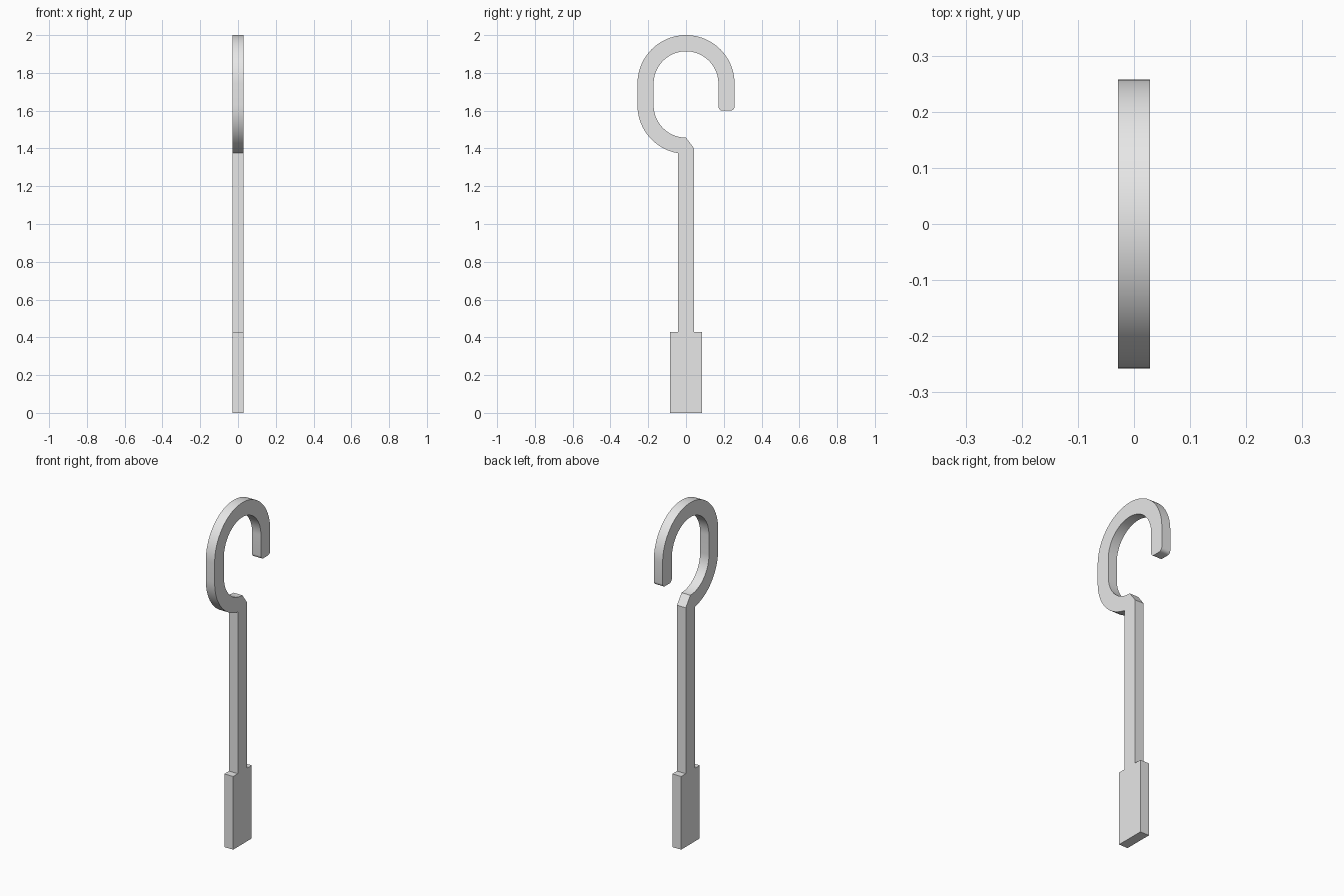
import bpy, bmesh
from math import cos, sin, radians, sqrt

cube = bpy.data.objects.get("Cube")
if cube:
    bpy.data.objects.remove(cube, do_unlink=True)

U = 2 / 70            # one drawing unit; the tool is 70 units tall
THICK = 2             # plate thickness
OUTER, INNER = 9, 6   # hook radii
TOP_C, LOW_C = 61, 57 # heights of the two hook arc centres
SHANK, GRIP = 1.5, 3  # half widths
GRIP_TOP, TIP, FILLET = 15, 56, 0.75


def arc(cy, cz, r, start, end, steps):
    """Points on a circle in the y-z plane, angles in degrees."""
    angles = [radians(start + (end - start) * i / steps) for i in range(steps + 1)]
    return [(cy + r * cos(a), cz + r * sin(a)) for a in angles]


# Grip and right edge of the shank, ending in the sloped shoulder
outline = [(-GRIP, 0), (GRIP, 0), (GRIP, GRIP_TOP), (SHANK, GRIP_TOP), (SHANK, 49)]
# Inside of the hook
outline += arc(0, LOW_C, INNER, 270, 180, 24)
outline += arc(0, TOP_C, INNER, 180, 0, 48)
# Rounded tip
outline += arc(INNER + FILLET, TIP + FILLET, FILLET, 180, 270, 6)
outline += arc(OUTER - FILLET, TIP + FILLET, FILLET, 270, 360, 6)
# Outside of the hook, down to where it meets the shank
outline += arc(0, TOP_C, OUTER, 0, 180, 48)
outline += [p for p in arc(0, LOW_C, OUTER, 180, 270, 24) if p[0] < -SHANK - 0.1]
outline += [(-SHANK, LOW_C - sqrt(OUTER**2 - SHANK**2)),
            (-SHANK, GRIP_TOP), (-GRIP, GRIP_TOP)]

# Extrude the outline into a flat plate
bm = bmesh.new()
face = bm.faces.new([bm.verts.new((-THICK / 2 * U, y * U, z * U)) for y, z in outline])
result = bmesh.ops.extrude_face_region(bm, geom=[face], use_keep_orig=True)
moved = [g for g in result["geom"] if isinstance(g, bmesh.types.BMVert)]
bmesh.ops.translate(bm, verts=moved, vec=(THICK * U, 0, 0))
bmesh.ops.recalc_face_normals(bm, faces=bm.faces)
mesh = bpy.data.meshes.new("hook_with_shank_and_grip")
bm.to_mesh(mesh)
bm.free()

# Plain grey material
grey = bpy.data.materials.new("light_grey")
grey.use_nodes = True
colour = (0.8, 0.8, 0.8, 1)
grey.diffuse_color = colour
grey.node_tree.nodes["Principled BSDF"].inputs["Base Color"].default_value = colour
mesh.materials.append(grey)

hook = bpy.data.objects.new("hook_with_shank_and_grip", mesh)
bpy.context.collection.objects.link(hook)
bpy.ops.object.select_all(action="DESELECT")
hook.select_set(True)
bpy.context.view_layer.objects.active = hook
bpy.ops.object.shade_smooth_by_angle(angle=radians(25))
